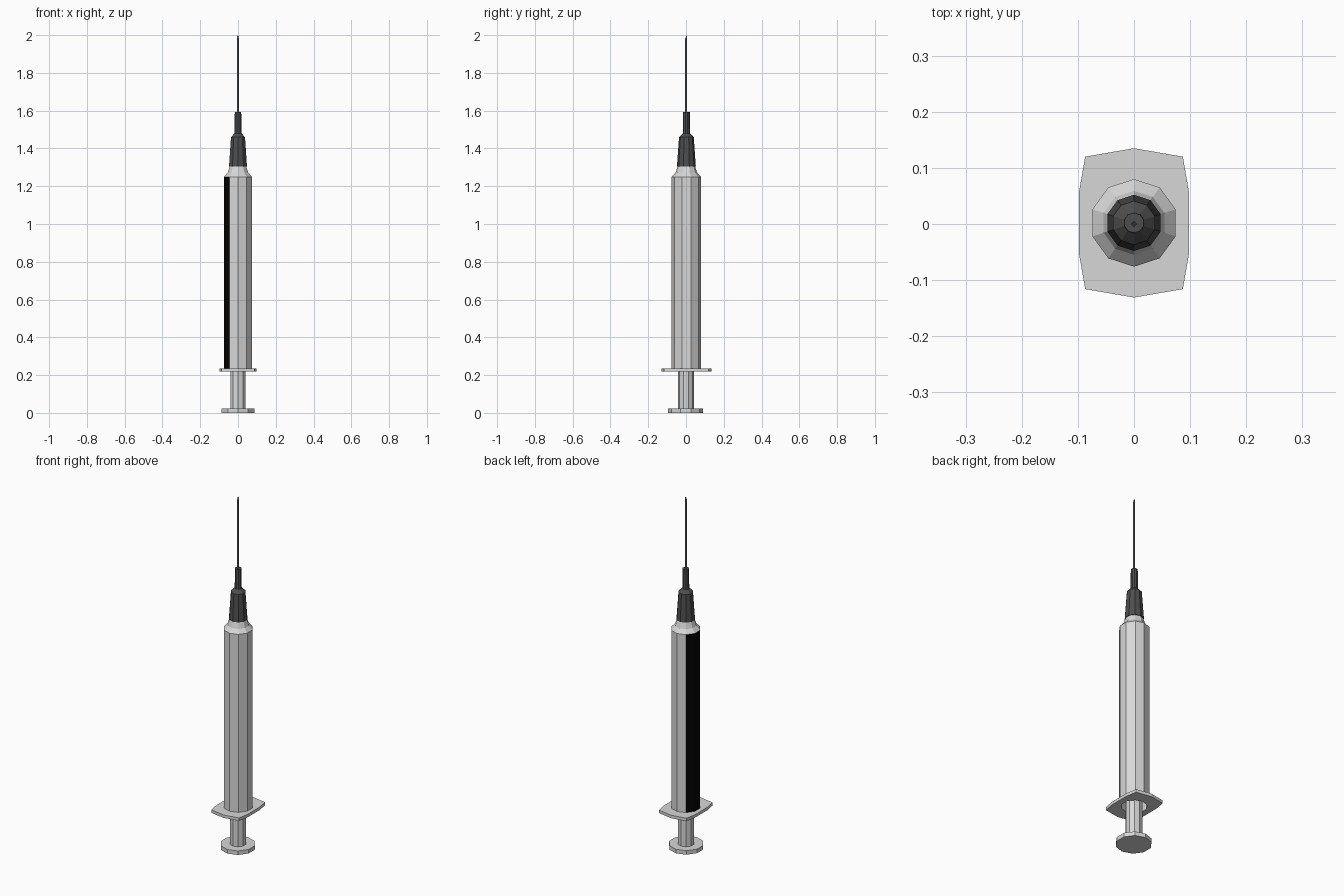
import bpy, bmesh, math

if "Cube" in bpy.data.objects:
    bpy.data.objects.remove(bpy.data.objects["Cube"], do_unlink=True)

SIDES = 10
Y_AXIS = 0.002  # the body axis sits a touch behind centre


def make_material(name, rgb):
    mat = bpy.data.materials.new(name)
    mat.use_nodes = True
    mat.diffuse_color = (*rgb, 1)
    mat.node_tree.nodes["Principled BSDF"].inputs["Base Color"].default_value = (*rgb, 1)
    return mat


plastic = make_material("pale_grey_plastic", (0.68, 0.68, 0.68))
black = make_material("black_panel", (0.001, 0.001, 0.001))
dark = make_material("dark_grey_hub", (0.075, 0.075, 0.075))
steel = make_material("needle_steel", (0.2, 0.2, 0.2))


def circle(radius):
    """Ten-sided outline with a corner pointing to the back."""
    angles = [math.pi / 2 + i * math.tau / SIDES for i in range(SIDES)]
    return [(radius * math.cos(a), radius * math.sin(a)) for a in angles]


def loft(name, rings, materials, y=Y_AXIS, closed=False):
    """Skin a stack of (outline or radius, z) rings; cap the ends or join them."""
    bm = bmesh.new()
    loops = []
    for outline, z in rings:
        if not isinstance(outline, list):
            outline = circle(outline)
        loops.append([bm.verts.new((px, py + y, z)) for px, py in outline])
    pairs = list(zip(loops, loops[1:]))
    if closed:
        pairs.append((loops[-1], loops[0]))
    else:
        bm.faces.new(loops[0])
        bm.faces.new(loops[-1])
    for low, high in pairs:
        for i in range(SIDES):
            j = (i + 1) % SIDES
            bm.faces.new((low[i], low[j], high[j], high[i]))
    bmesh.ops.recalc_face_normals(bm, faces=bm.faces)
    mesh = bpy.data.meshes.new(name)
    bm.to_mesh(mesh)
    bm.free()
    for mat in materials:
        mesh.materials.append(mat)
    obj = bpy.data.objects.new(name, mesh)
    bpy.context.collection.objects.link(obj)
    return obj


# Plunger: thumb disc and rod running up into the barrel
loft("thumb_disc", [(0.092, 0), (0.092, 0.023)], [plastic], y=-0.002)
loft("plunger_rod", [(0.043, 0.02), (0.043, 0.42)], [plastic], y=0)

# Finger flange: rounded plate with a hole, one outline corner per barrel corner
half = [(0, 0.133), (-0.087, 0.118), (-0.098, 0.055)]
left = half + [(x, -y) for x, y in reversed(half)]
plate = left + [(-x, y) for x, y in reversed(left[1:-1])]
loft("finger_flange", [(0.066, 0.218), (plate, 0.218), (plate, 0.235), (0.066, 0.235)],
     [plastic], closed=True)

# Barrel: hollow tube with a concave shoulder and nozzle
barrel = loft("barrel", [(0.066, 1.22), (0.066, 0.225), (0.078, 0.225), (0.078, 1.25),
                         (0.057, 1.272), (0.046, 1.305), (0.036, 1.32)],
              [plastic, black])

# Black panel on the three outer side faces toward -x
for face in barrel.data.polygons:
    upright = abs(face.normal.z) < 0.1
    outer = abs(face.center.x) > 0.055
    if upright and outer and face.normal.x < -0.5:
        face.material_index = 1

# Needle hub: tapered grip with a narrow collar
loft("needle_hub", [(0.05, 1.305), (0.039, 1.46), (0.019, 1.48), (0.018, 1.592)], [dark])

# Needle with a slanted tip
needle = loft("needle", [(0.0045, 1.58), (0.0045, 1.99)], [steel], y=0)
for v in needle.data.vertices:
    if v.co.z > 1.9:
        v.co.z = 1.99 + 0.01 * v.co.y / 0.0045
